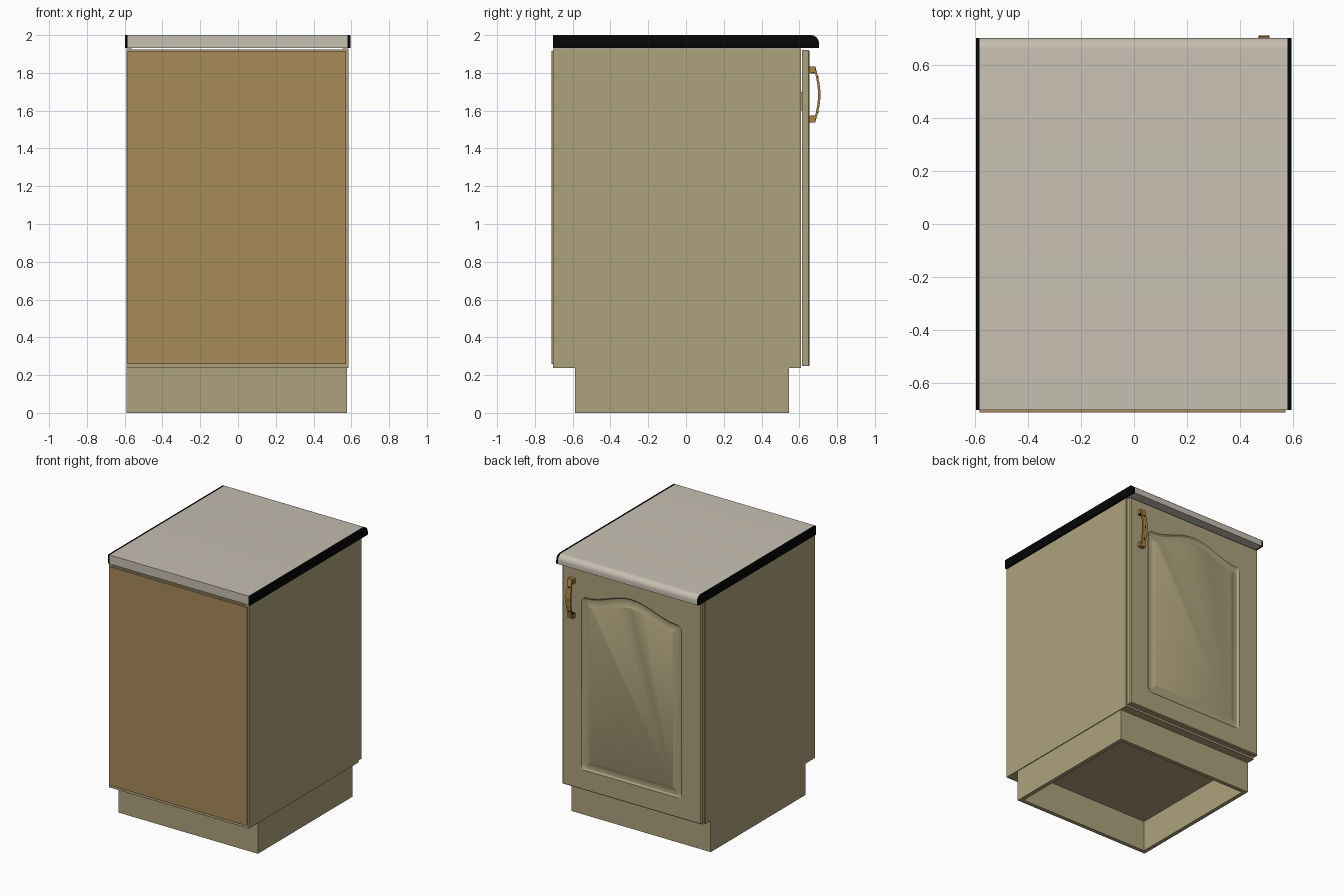
import bpy, bmesh
from math import sin, cos, pi, radians

cube = bpy.data.objects.get("Cube")
if cube:
    bpy.data.objects.remove(cube, do_unlink=True)


def material(name, rgb):
    m = bpy.data.materials.new(name)
    m.use_nodes = True
    col = (*[(c / 255) ** 2.2 for c in rgb], 1)
    m.diffuse_color = col
    m.node_tree.nodes["Principled BSDF"].inputs["Base Color"].default_value = col
    return m


TAN = material("beige board", (172, 160, 123))
BROWN = material("brown hardboard", (166, 138, 89))
STONE = material("pale worktop", (197, 190, 176))
BLACK = material("black edging", (14, 14, 14))
GOLD = material("aged brass", (168, 130, 66))


def finish(name, bm, mat, smooth=False):
    bmesh.ops.remove_doubles(bm, verts=bm.verts, dist=0.0001)
    bmesh.ops.recalc_face_normals(bm, faces=bm.faces)
    mesh = bpy.data.meshes.new(name)
    bm.to_mesh(mesh)
    bm.free()
    mesh.materials.append(mat)
    ob = bpy.data.objects.new(name, mesh)
    bpy.context.collection.objects.link(ob)
    if smooth:
        bpy.ops.object.select_all(action='DESELECT')
        ob.select_set(True)
        bpy.context.view_layer.objects.active = ob
        bpy.ops.object.shade_smooth_by_angle(angle=radians(30))
    return ob


def box(name, x, y, z, mat):
    bm = bmesh.new()
    bmesh.ops.create_cube(bm, size=1)
    for v in bm.verts:
        v.co = [r[0] + (c + 0.5) * (r[1] - r[0]) for c, r in zip(v.co, (x, y, z))]
    return finish(name, bm, mat)


def skin(name, loops, mat, smooth=False):
    """Bridge matching closed loops and cap both ends."""
    bm = bmesh.new()
    rings = [[bm.verts.new(p) for p in loop] for loop in loops]
    for a, b in zip(rings, rings[1:]):
        for i in range(len(a)):
            j = (i + 1) % len(a)
            bm.faces.new((a[i], a[j], b[j], b[i]))
    bm.faces.new(rings[0])
    bm.faces.new(rings[-1])
    return finish(name, bm, mat, smooth)


def prism(name, profile, x0, x1, mat, smooth=False):
    """Extrude a (y, z) profile along x."""
    return skin(name, [[(x, y, z) for y, z in profile] for x in (x0, x1)], mat, smooth)


L, R, T = -0.59, 0.584, 0.03
BACK, FRONT = -0.704, 0.61

# Carcass panels
box("side_panel_right", (L, L + T), (BACK, FRONT), (0.237, 1.93), TAN)
box("side_panel_left", (R - T, R), (BACK, FRONT), (0.237, 1.93), TAN)
box("bottom_panel", (L + T, R - T), (BACK, FRONT), (0.237, 0.27), TAN)
box("shelf", (L + T, R - T), (BACK + 0.02, FRONT - 0.05), (1.07, 1.1), TAN)
for name, y in (("rear_rail", BACK), ("front_rail", FRONT - 0.15)):
    box(name, (L + T, R - T), (y, y + 0.15), (1.895, 1.925), TAN)
box("back_panel", (-0.584, 0.572), (-0.712, BACK), (0.258, 1.915), BROWN)

# Plinth frame, open underneath
P0, P1 = -0.587, 0.546
for name, x in (("plinth_right", (L, L + T)), ("plinth_left", (0.578 - T, 0.578))):
    box(name, x, (P0, P1), (0, 0.237), TAN)
for name, y in (("plinth_rear", (P0, P0 + T)), ("plinth_front", (P1 - T, P1))):
    box(name, (L + T, 0.578 - T), y, (0, 0.237), TAN)

# Worktop with rounded front edge, and its end strips
rad = 0.043
edge = [(0.704 - rad + rad * sin(a), 2 - rad + rad * cos(a))
        for a in (i * pi / 16 for i in range(9))]
top = [(BACK, 1.932), (BACK, 2.0)] + edge + [(0.704, 1.932)]
prism("worktop", top, -0.584, 0.581, STONE, True)
prism("edge_strip_right", top, -0.598, -0.584, BLACK)
prism("edge_strip_left", top, 0.581, 0.596, BLACK)


# Door with an arched raised panel
def door_loop(x0, x1, z0, z1, y, inset, arch=0.0, r=0.0):
    x0, x1, z0, z1 = x0 + inset, x1 - inset, z0 + inset, z1 - inset
    pts = []

    def corner(cx, cz, start):
        for i in range(5):
            a = start + i * pi / 8
            pts.append((cx + r * cos(a), y, cz + r * sin(a)))

    corner(x0 + r, z0 + r, pi)
    corner(x1 - r, z0 + r, 1.5 * pi)
    corner(x1 - r, z1 - r, 0)
    for i in range(1, 24):
        t = i / 24
        pts.append((x1 - r + (x0 - x1 + 2 * r) * t, y,
                    z1 + arch * (1 - cos(2 * pi * t)) / 2))
    corner(x0 + r, z1 - r, pi / 2)
    return pts


slab = (-0.587, 0.58, 0.248, 1.92)
panel = (-0.42, 0.42, 0.4, 1.71)
loops = [door_loop(*slab, y, i) for y, i in ((0.615, 0), (0.649, 0), (0.655, 0.006))]
for y, inset, r in ((0.655, 0, 0.03), (0.645, 0.012, 0.025), (0.643, 0.03, 0.015),
                    (0.648, 0.058, 0.004), (0.655, 0.07, 0.002)):
    loops.append(door_loop(*panel, y, inset, 0.09, r))
skin("door", loops, TAN, True)
box("door_hinge_spacer", (L + T, L + T + 0.06), (0.59, 0.615), (1.6, 1.7), TAN)

# Bow handle
Z0, Z1 = 1.537, 1.835
for name, z in (("handle_foot_lower", Z0), ("handle_foot_upper", Z1 - 0.034)):
    box(name, (0.47, 0.515), (0.655, 0.686), (z, z + 0.034), GOLD)


def bow(t, off):
    return (0.684 + (0.028 - off * 0.3) * sin(pi * t) - off, Z0 + (Z1 - Z0) * t)


sections = []
for i in range(17):
    t = i / 16
    half = 0.013 + 0.008 * sin(pi * t)
    (yo, z), (yi, _) = bow(t, 0), bow(t, 0.01)
    sections.append([(0.492 + s * half, y, z) for s, y in
                     ((-1, yi), (1, yi), (1, yo), (-1, yo))])
skin("handle_bow", sections, GOLD, True)

# Dark inlays on the handle
for k, t in enumerate((0.2, 0.5, 0.8)):
    y, z = bow(t, 0)
    box(f"handle_inlay_{k + 1}", (0.487, 0.497), (y - 0.004, y + 0.001),
        (z - 0.008, z + 0.008), BLACK)
for name, z in (("foot_inlay_lower", Z0 + 0.034), ("foot_inlay_upper", Z1 - 0.038)):
    box(name, (0.474, 0.511), (0.658, 0.682), (z, z + 0.004), BLACK)
